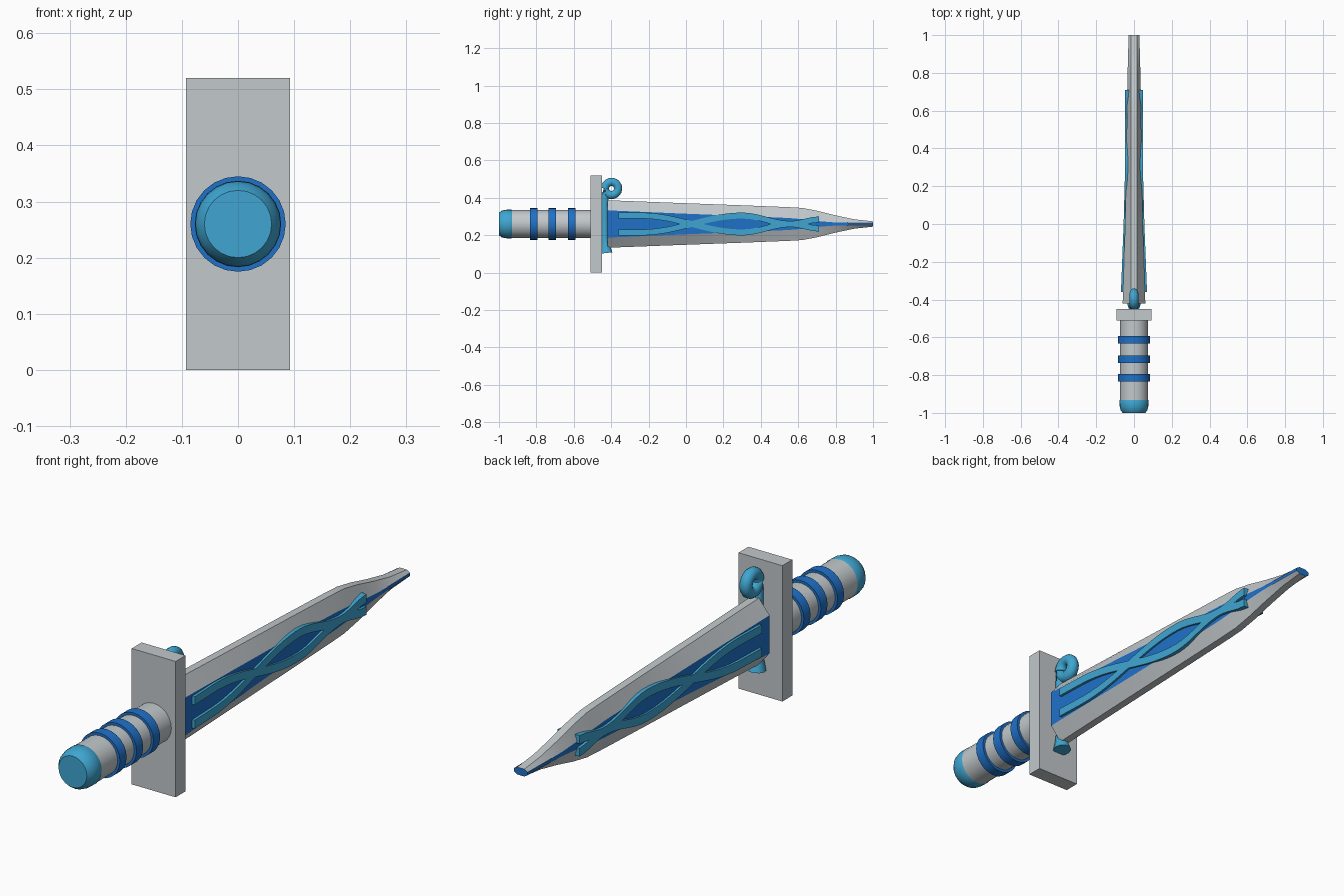
import bpy, bmesh, math
from mathutils import Vector

if "Cube" in bpy.data.objects:
    bpy.data.objects.remove(bpy.data.objects["Cube"])

ZC = 0.26  # height of the long axis


def material(name, rgb):
    m = bpy.data.materials.new(name)
    m.diffuse_color = (*rgb, 1)
    m.use_nodes = True
    m.node_tree.nodes["Principled BSDF"].inputs["Base Color"].default_value = m.diffuse_color
    return m


GREY = material("steel grey", (0.54, 0.58, 0.60))
BLUE = material("deep blue", (0.014, 0.165, 0.58))
SKY = material("sky blue", (0.05, 0.38, 0.64))


def finish(name, bm, mats, smooth=None):
    bmesh.ops.recalc_face_normals(bm, faces=bm.faces)
    me = bpy.data.meshes.new(name)
    bm.to_mesh(me)
    bm.free()
    for m in mats:
        me.materials.append(m)
    ob = bpy.data.objects.new(name, me)
    bpy.context.collection.objects.link(ob)
    if smooth:
        shade(ob, smooth)
    return ob


def shade(ob, angle):
    bpy.ops.object.select_all(action='DESELECT')
    ob.select_set(True)
    bpy.context.view_layer.objects.active = ob
    bpy.ops.object.shade_smooth_by_angle(angle=math.radians(angle))


def loft(bm, rings):
    """Skin a list of equal-length point rings and cap both ends."""
    vs = [[bm.verts.new(p) for p in r] for r in rings]
    n = len(vs[0])
    sides = []
    for a, b in zip(vs, vs[1:]):
        for i in range(n):
            j = (i + 1) % n
            sides.append((i, bm.faces.new((a[i], a[j], b[j], b[i]))))
    caps = [bm.faces.new(vs[0]), bm.faces.new(vs[-1])]
    return sides, caps


def turned(name, profile, mat, sides=24):
    """Round part about the long axis from (y, radius) pairs."""
    bm = bmesh.new()
    angles = [2 * math.pi * i / sides for i in range(sides)]
    loft(bm, [[(r * math.cos(t), y, ZC + r * math.sin(t)) for t in angles]
              for y, r in profile])
    return finish(name, bm, [mat], 35)


def lerp(table, y):
    """Smoothly interpolate a short (y, value) table."""
    for (a, va), (b, vb) in zip(table, table[1:]):
        if y <= b:
            t = max(0, (y - a) / (b - a))
            return va + (vb - va) * t
    return table[-1][1]


# Grip, bands and pommel
turned("grip", [(-0.94, 0.075), (-0.48, 0.075)], GREY)
for k, y in enumerate((-0.815, -0.715, -0.612)):
    turned(f"grip_band_{k + 1}", [(y - 0.02, 0.085), (y + 0.02, 0.085)], BLUE)
turned("pommel", [(-1.0, 0.06), (-0.985, 0.071), (-0.965, 0.076),
                  (-0.935, 0.077), (-0.925, 0.072)], SKY)

# Guard plate
bm = bmesh.new()
bmesh.ops.create_cube(bm, size=1)
for v in bm.verts:
    v.co = Vector((v.co.x * 0.186, -0.48 + v.co.y * 0.06, ZC + v.co.z * 0.52))
finish("guard", bm, [GREY])

# Blade: eight-sided sections; columns are y, half thickness, panel half height, half height
stations = [(-0.42, 0.060, 0.073, 0.127), (0.0, 0.047, 0.055, 0.111),
            (0.3, 0.040, 0.043, 0.100), (0.55, 0.038, 0.032, 0.090),
            (0.62, 0.037, 0.026, 0.086), (0.70, 0.036, 0.016, 0.071),
            (0.80, 0.034, 0.008, 0.046), (0.90, 0.031, 0.006, 0.025),
            (1.0, 0.029, 0.006, 0.014)]
rings = []
for y, x, p, h in stations:
    e = 0.015
    pts = [(x, -p), (x, p), (e, h), (-e, h), (-x, p), (-x, -p), (-e, -h), (e, -h)]
    rings.append([(px, y, ZC + pz) for px, pz in pts])
bm = bmesh.new()
sides, caps = loft(bm, rings)
for i, f in sides:
    f.material_index = 1 if i in (0, 4) else 0
for f in caps:
    f.material_index = 1
finish("blade", bm, [GREY, BLUE], 20)

# Entwined vines: two crossing strands on each blade face
outer = [(-0.36, 0.069), (0.0, 0.055), (0.3, 0.047), (0.55, 0.048), (0.71, 0.047)]


def wave(y):
    if y < -0.24:
        return 0.045
    if y < 0.56:
        return 0.045 * math.cos(math.pi * (y + 0.24) / 0.54) if y < 0.3 else \
            -0.045 * (1 + math.cos(math.pi * (y - 0.3) / 0.26)) / 2
    return 0.024 * (1 - math.cos(math.pi * (y - 0.56) / 0.15)) / 2


for side, sx in (("right", 1), ("left", -1)):
    for strand, sz in (("upper", 1), ("lower", -1)):
        rings = []
        for k in range(33):
            y = -0.36 + 1.07 * k / 32
            x, z, w = lerp(outer, y), ZC + sz * wave(y), 0.016
            rings.append([(sx * 0.02, y, z - w), (sx * x, y, z - w),
                          (sx * x, y, z + w), (sx * 0.02, y, z + w)])
        bm = bmesh.new()
        loft(bm, rings)
        finish(f"vine_{side}_{strand}", bm, [SKY], 30)

# Scroll: curled top, stem between guard and blade, flared foot
path = []
for k in range(25):
    t = math.radians(-170 + 350 - 350 * k / 24 - 360)
    path.append((-0.398 + 0.035 * math.cos(t), 0.450 + 0.035 * math.sin(t), 1))
path = path[::-1]
path = [p for p in path[::-1]]
path += [(-0.434, 0.40, 0.9), (-0.434, 0.30, 0.8), (-0.434, 0.18, 0.8),
         (-0.430, 0.14, 1.1), (-0.426, 0.105, 1.5)]
cu = bpy.data.curves.new("scroll", 'CURVE')
cu.dimensions = '3D'
cu.bevel_depth = 0.023
cu.bevel_resolution = 3
cu.use_fill_caps = True
sp = cu.splines.new('POLY')
sp.points.add(len(path) - 1)
for pt, (y, z, r) in zip(sp.points, path):
    pt.co = (0, y, z, 1)
    pt.radius = r
cu.materials.append(SKY)
ob = bpy.data.objects.new("scroll", cu)
bpy.context.collection.objects.link(ob)
bpy.ops.object.select_all(action='DESELECT')
ob.select_set(True)
bpy.context.view_layer.objects.active = ob
bpy.ops.object.convert(target='MESH')
shade(bpy.context.view_layer.objects.active, 40)
